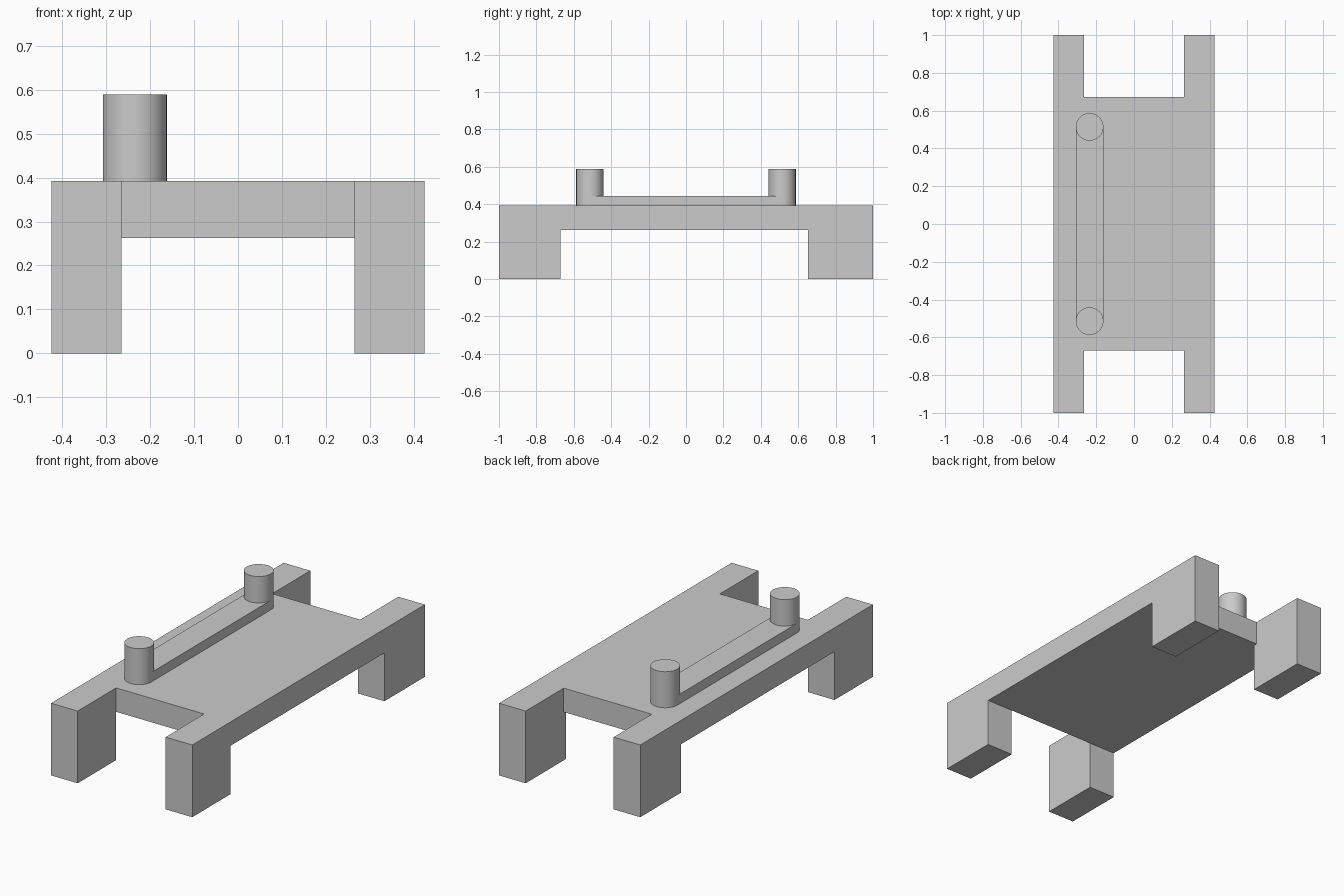
import bpy

if "Cube" in bpy.data.objects:
    bpy.data.objects.remove(bpy.data.objects["Cube"], do_unlink=True)

grey = bpy.data.materials.new("light grey")
grey.use_nodes = True
grey.diffuse_color = (0.6, 0.6, 0.6, 1)
grey.node_tree.nodes["Principled BSDF"].inputs["Base Color"].default_value = (0.6, 0.6, 0.6, 1)

DECK_Z, TOP_Z = 0.263, 0.393
RAIL_IN, RAIL_OUT = 0.265, 0.425
POST_X, POST_Y, POST_R = -0.235, 0.514, 0.073


def prism(name, profile, depth_axis, start, end):
    """Extrude a flat profile along the x or z axis."""
    def point(p, d):
        return (d, p[0], p[1]) if depth_axis == "x" else (p[0], p[1], d)
    n = len(profile)
    verts = [point(p, d) for d in (start, end) for p in profile]
    faces = [tuple(reversed(range(n))), tuple(range(n, 2 * n))]
    faces += [(i, (i + 1) % n, n + (i + 1) % n, n + i) for i in range(n)]
    mesh = bpy.data.meshes.new(name)
    mesh.from_pydata(verts, [], faces)
    mesh.materials.append(grey)
    obj = bpy.data.objects.new(name, mesh)
    bpy.context.collection.objects.link(obj)
    return obj


def rectangle(x0, x1, y0, y1):
    return [(x0, y0), (x1, y0), (x1, y1), (x0, y1)]


# Side rails, each with a front and a back leg
rail_profile = [(-1, 0), (-0.67, 0), (-0.67, DECK_Z), (0.652, DECK_Z),
                (0.652, 0), (1, 0), (1, TOP_Z), (-1, TOP_Z)]
prism("left_rail_and_legs", rail_profile, "x", RAIL_IN, RAIL_OUT)
prism("right_rail_and_legs", rail_profile, "x", -RAIL_OUT, -RAIL_IN)

# Deck between the rails
prism("deck", rectangle(-RAIL_IN, RAIL_IN, -0.67, 0.673), "z", DECK_Z, TOP_Z)

# Raised bar joining the posts
prism("bar", rectangle(POST_X - POST_R, POST_X + POST_R, -POST_Y, POST_Y),
      "z", TOP_Z, 0.445)

# Round posts at both ends of the bar
for name, y in (("front_post", -POST_Y), ("back_post", POST_Y)):
    bpy.ops.mesh.primitive_cylinder_add(
        vertices=48, radius=POST_R, depth=0.589 - TOP_Z,
        location=(POST_X, y, (0.589 + TOP_Z) / 2))
    post = bpy.context.object
    post.name = name
    post.data.materials.append(grey)
    bpy.ops.object.shade_smooth_by_angle()
